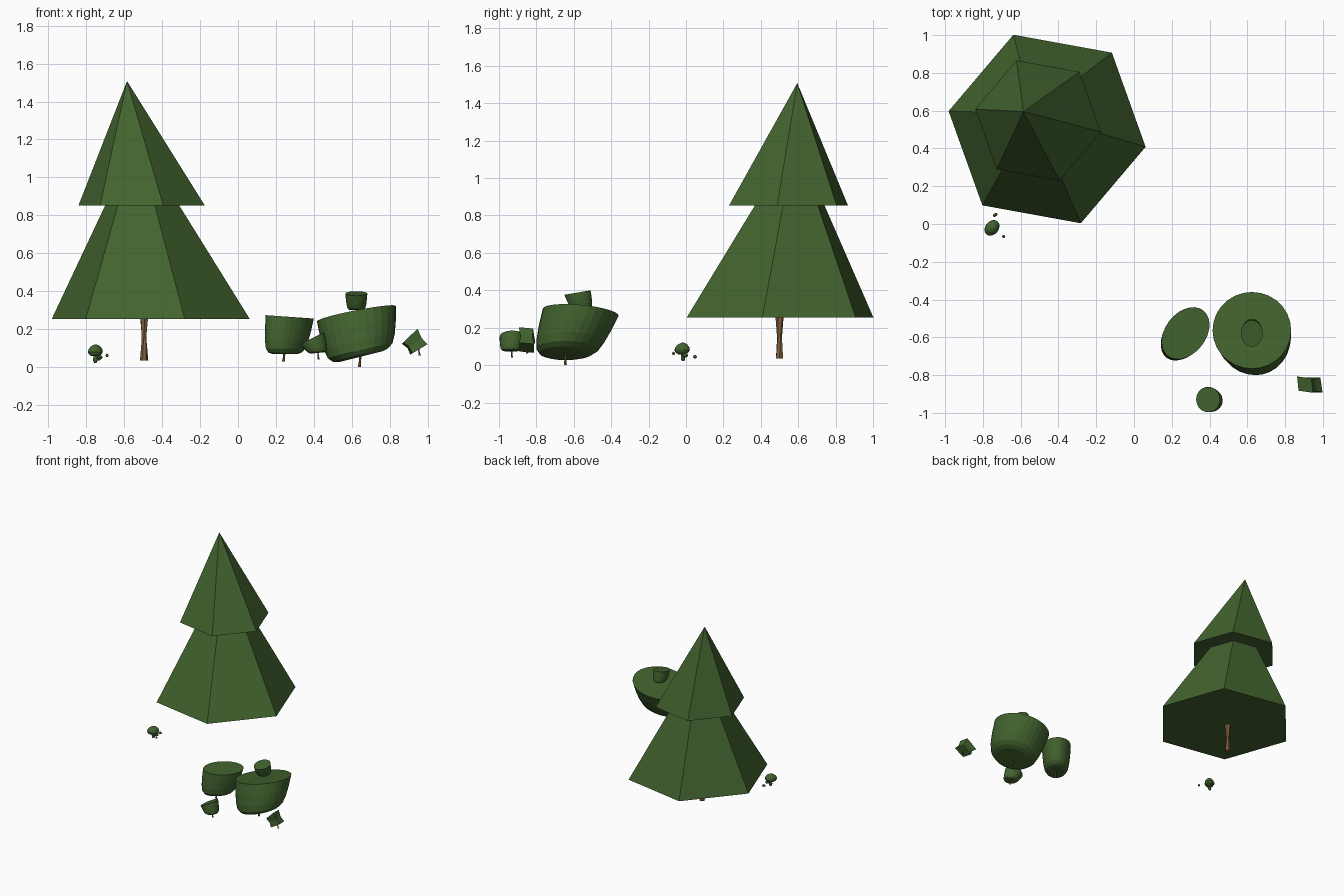
import bpy, bmesh
from math import sin, cos, tau, radians
from mathutils import Vector

if "Cube" in bpy.data.objects:
    bpy.data.objects.remove(bpy.data.objects["Cube"])


def material(name, color):
    m = bpy.data.materials.new(name)
    m.diffuse_color = color
    m.use_nodes = True
    m.node_tree.nodes["Principled BSDF"].inputs["Base Color"].default_value = m.diffuse_color
    return m


GREEN = material("foliage_green", (0.055, 0.125, 0.028, 1))
BROWN = material("bark_brown", (0.22, 0.12, 0.05, 1))


def loft(name, rings, sides, mat, smooth=False):
    """rings: (centre, rx, ry, turn in degrees, slope (dz/dx, dz/dy)), bottom to top"""
    bm = bmesh.new()
    loops = []
    for c, rx, ry, turn, (gx, gy) in rings:
        t = radians(turn)
        loop = []
        for i in range(sides):
            a = tau * i / sides
            u, v = rx * cos(a), ry * sin(a)
            x, y = u * cos(t) - v * sin(t), u * sin(t) + v * cos(t)
            loop.append(bm.verts.new((c[0] + x, c[1] + y, c[2] + gx * x + gy * y)))
        loops.append(loop)
    for lo, hi in zip(loops, loops[1:]):
        for i in range(sides):
            j = (i + 1) % sides
            bm.faces.new((lo[i], lo[j], hi[j], hi[i]))
    bm.faces.new(loops[0][::-1])
    bm.faces.new(loops[-1])
    bmesh.ops.remove_doubles(bm, verts=bm.verts, dist=0.00005)
    bmesh.ops.recalc_face_normals(bm, faces=bm.faces)
    me = bpy.data.meshes.new(name)
    bm.to_mesh(me)
    bm.free()
    me.materials.append(mat)
    ob = bpy.data.objects.new(name, me)
    bpy.context.collection.objects.link(ob)
    return ob


CUP = [(0, .55), (.04, .70), (.14, .82), (.35, .90), (.65, .96), (1, 1)]


def cup(name, low, high, rx, ry, turn=0, slope_low=(0, 0), slope_high=(0, 0), profile=CUP):
    """rounded-bottom bush with a flat leaning top"""
    low, high = Vector(low), Vector(high)
    s0, s1 = Vector(slope_low), Vector(slope_high)
    return loft(name, [(low.lerp(high, t), rx * k, ry * k, turn, s0.lerp(s1, t))
                       for t, k in profile], 28, GREEN)


def trunk(name, low, high, r, waist=0.6):
    """hourglass-shaped stem"""
    low, high = Vector(low), Vector(high)
    flat = (0, 0)
    loft(name, [(low, r, r, 0, flat), (low.lerp(high, .5), r * waist, r * waist, 20, flat),
                (high, r, r, 40, flat)], 6, BROWN)


# Tall two-tier tree
flat = (0, 0)
loft("lower_tier", [((-.46, .503, .255), .53, .53, -10.3, flat),
                    ((-.532, .585, 1.21), 0, 0, 0, flat)], 6, GREEN)
loft("upper_tier", [((-.508, .548, .853), .338, .338, -10.3, flat),
                    ((-.585, .595, 1.508), 0, 0, 0, flat)], 6, GREEN)
trunk("tree_trunk", (-.495, .5, .035), (-.495, .5, .258), .022)

# Left cup-shaped bush
cup("left_bush", (.247, -.61, .07), (.273, -.578, .265), .153, .108, 52,
    (0, 0), (-.07, 0))
trunk("left_bush_stem", (.24, -.625, .03), (.245, -.62, .08), .009)

# Large bush with a small cup on top
cup("large_bush", (.648, -.645, .055), (.624, -.563, .282), .208, .203, 0,
    (.25, 0), (.195, -.09))
cup("large_bush_top", (.624, -.557, .30), (.624, -.58, .388), .058, .07, 0,
    (0, 0), (0, .17))
trunk("large_bush_stem", (.64, -.645, 0), (.645, -.645, .06), .009)

# Small tilted bush in front
cup("front_bush", (.422, -.936, .075), (.392, -.929, .153), .063, .067, 0,
    (.1, 0), (.5, 0))
trunk("front_bush_stem", (.425, -.93, .04), (.42, -.934, .085), .006)

# Small four-sided bush, tilted
loft("square_bush", [((.953, -.852, .093), .051, .06, 49, (.6, 0)),
                     ((.93, -.851, .128), .041, .05, 47, (.75, 0)),
                     ((.905, -.85, .163), .047, .06, 44, (.95, 0))], 4, GREEN)
trunk("square_bush_stem", (.958, -.85, .062), (.95, -.852, .1), .006)

# Tiny plant with loose leaf bits
DOME = [(0, .5), (.15, .85), (.35, 1), (.6, .92), (.85, .6), (1, .15)]
cup("tiny_bush", (-.753, -.022, .058), (-.75, -.018, .12), .045, .035, 50, profile=DOME)
cup("tiny_bush_bud", (-.733, -.005, .042), (-.73, -.003, .065), .017, .015, profile=DOME)
cup("tiny_bush_base", (-.752, -.015, .022), (-.752, -.018, .068), .012, .012, profile=DOME)
cup("leaf_bit_a", (-.735, .048, .036), (-.735, .048, .055), .013, .009, 30, profile=DOME)
cup("leaf_bit_b", (-.69, -.066, .054), (-.69, -.066, .072), .008, .008, profile=DOME)
